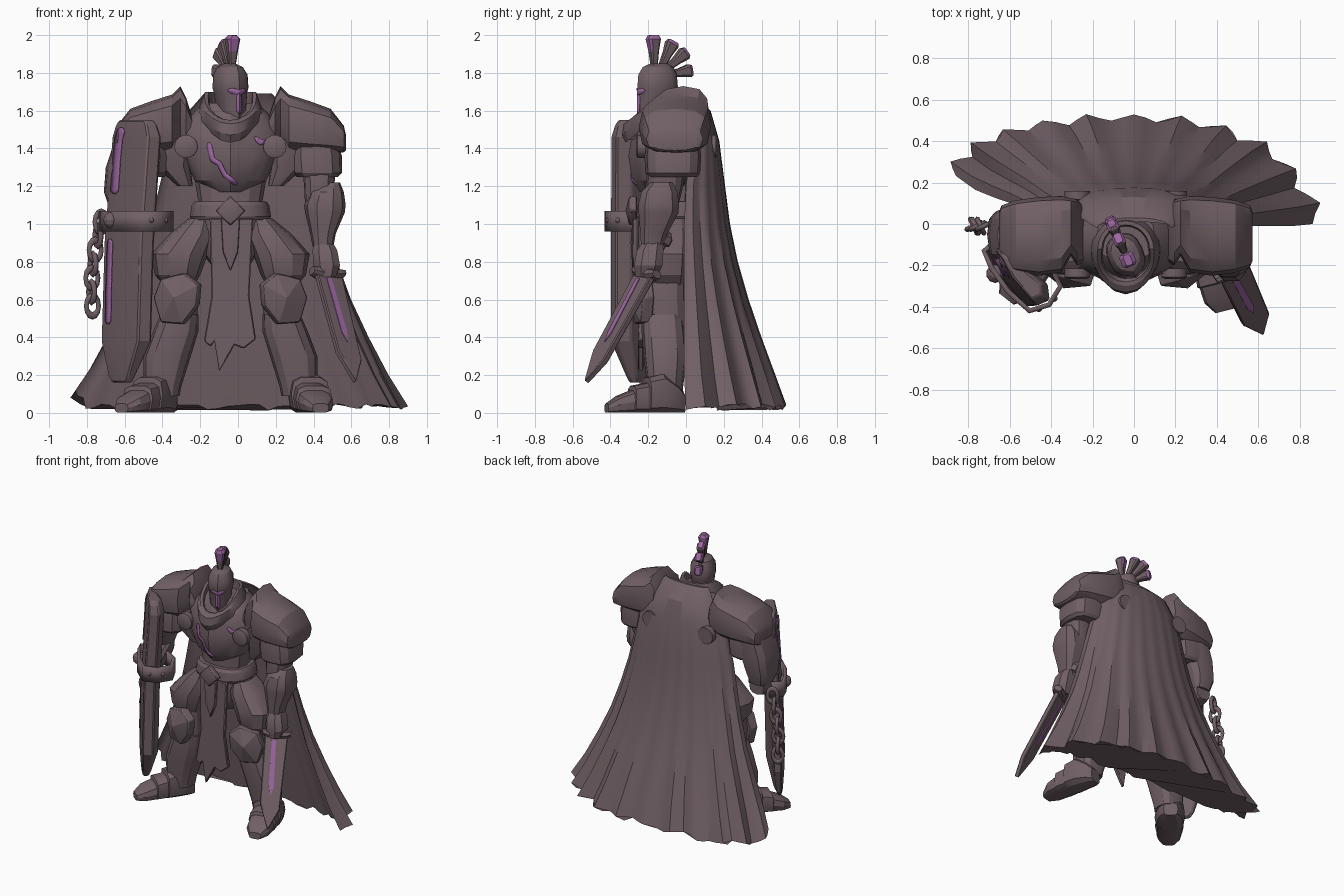
import bpy, bmesh, math, random
from mathutils import Vector, Matrix
from mathutils.bvhtree import BVHTree

if "Cube" in bpy.data.objects:
    bpy.data.objects.remove(bpy.data.objects["Cube"])

random.seed(4)
X0 = -0.04  # symmetry axis of the body


def material(name, col):
    m = bpy.data.materials.new(name)
    m.diffuse_color = (*col, 1)
    m.use_nodes = True
    m.node_tree.nodes["Principled BSDF"].inputs["Base Color"].default_value = m.diffuse_color
    return m


IRON = material("dull iron", (0.162, 0.116, 0.129))
GLOW = material("violet glow", (0.33, 0.135, 0.35))


def mk(name, verts, faces, mat=IRON, angle=28, bevel=0, solid=0):
    me = bpy.data.meshes.new(name)
    bm = bmesh.new()
    vs = [bm.verts.new(v) for v in verts]
    for f in faces:
        bm.faces.new([vs[i] for i in f])
    bmesh.ops.recalc_face_normals(bm, faces=bm.faces)
    bm.to_mesh(me)
    bm.free()
    me.shade_smooth()
    me.set_sharp_from_angle(angle=math.radians(angle))
    me.materials.append(mat)
    ob = bpy.data.objects.new(name, me)
    bpy.context.collection.objects.link(ob)
    if solid:
        s = ob.modifiers.new("thickness", 'SOLIDIFY')
        s.thickness, s.offset = solid, 0
    if bevel:
        b = ob.modifiers.new("bevel", 'BEVEL')
        b.width, b.segments = bevel, 1
    return ob


def skin(rows, cap=True):
    """Verts and faces of a tube through equal closed rows."""
    n = len(rows[0])
    F = [(r * n + k, r * n + (k + 1) % n, (r + 1) * n + (k + 1) % n, (r + 1) * n + k)
         for r in range(len(rows) - 1) for k in range(n)]
    if cap:
        F += [tuple(range(n)), tuple(range((len(rows) - 1) * n, len(rows) * n))]
    return [p for r in rows for p in r], F


def loft(name, rings, n=12, p=0.8, axis='z', M=None, keel=0, **kw):
    """Rings are (x, y, z, radius_a, radius_b) in planes across the axis."""
    rows = []
    for x, y, z, a, b in rings:
        row = []
        for k in range(n):
            t = 2 * math.pi * (k + .5 * (n == 8)) / n
            c, s = math.cos(t), math.sin(t)
            u = a * math.copysign(abs(c) ** p, c)
            v = b * math.copysign(abs(s) ** p, s) - (keel if s < -.99 else 0)
            d = {'z': (u, v, 0), 'x': (0, u, v), 'y': (u, 0, v)}[axis]
            q = Vector((x, y, z)) + Vector(d)
            row.append(M @ q if M else q)
        rows.append(row)
    return mk(name, *skin(rows), **kw)


def pair(name, rings, sides=(1, -1), **kw):
    """Mirrored lofts, given relative to the body axis."""
    for s in sides:
        M = Matrix.Translation((X0, 0, 0)) @ Matrix.Diagonal((s, 1, 1, 1))
        loft(("right_" if s > 0 else "left_") + name, rings, M=M, **kw)


def plate(name, pts, t, M, bulge=0, bevel=0.006, **kw):
    """Outline in local xz, thickness in y, optional raised centre on the front."""
    n = len(pts)
    V = [M @ Vector((x, y, z)) for y in (-t / 2, t / 2) for x, z in pts]
    F = [(k, (k + 1) % n, n + (k + 1) % n, n + k) for k in range(n)] + [tuple(range(n, 2 * n))]
    if bulge:
        cx, cz = (sum(q[i] for q in pts) / n for i in (0, 1))
        V.append(M @ Vector((cx, -t / 2 - bulge, cz)))
        F += [(k, (k + 1) % n, 2 * n) for k in range(n)]
    else:
        F.append(tuple(range(n)))
    return mk(name, V, F, bevel=bevel, **kw)


def decal(name, target, path, width, ray=Vector((0, 1, 0)), off=.005):
    """Thin strip laid on a surface along a path of (x, z) points seen along the ray."""
    me = target.data
    tree = BVHTree.FromPolygons([v.co for v in me.vertices], [tuple(q.vertices) for q in me.polygons])
    side = Vector((ray.y, -ray.x, 0))
    base = Vector((X0, -.15, 0)) if ray.x else Vector((0, 0, 0))
    pts = []
    for a, b in zip(path, path[1:]):
        a, b = Vector(a), Vector(b)
        m = max(2, int((b - a).length / .015))
        pts += [a.lerp(b, i / m) for i in range(m)]
    pts.append(Vector(path[-1]))
    V, F = [], []
    for i, q in enumerate(pts):
        d = (pts[min(i + 1, len(pts) - 1)] - pts[max(i - 1, 0)]).normalized()
        w = width * (.35 if i in (0, len(pts) - 1) else 1) / 2
        for k in (-1, 0, 1):
            o = q + Vector((-d.y, d.x)) * w * k
            start = base + side * o.x + Vector((0, 0, o.y)) - ray * 1.5
            hit = tree.ray_cast(start, ray)[0]
            if hit is None:
                hit = V[-1] + ray * off if V else start + ray * 1.3
            V.append(hit - ray * off)
        if i:
            F += [(3 * i - 3 + k, 3 * i - 2 + k, 3 * i + 1 + k, 3 * i + k) for k in (0, 1)]
    return mk(name, V, F, GLOW, solid=.004)


# Torso
chest = loft("chest", [(X0, -.09, 1.17, .10, .13), (X0, -.09, 1.23, .19, .17), (X0, -.09, 1.36, .25, .19),
             (X0, -.08, 1.48, .27, .18), (X0, -.07, 1.57, .22, .16), (X0, -.06, 1.64, .14, .12)], n=16, keel=.025)
decal("chest_crack", chest, [(-.155, 1.43), (-.135, 1.34), (-.1, 1.32), (-.07, 1.26), (-.005, 1.21)], .026)
decal("small_chest_crack", chest, [(.09, 1.46), (.12, 1.43), (.14, 1.44)], .026)
loft("abdomen", [(X0, -.08, .98, .19, .14), (X0, -.08, 1.12, .17, .13), (X0, -.08, 1.3, .2, .14)])
loft("belt", [(X0, -.08, 1.02, .205, .17), (X0, -.08, 1.04, .215, .18), (X0, -.08, 1.1, .205, .175),
              (X0, -.08, 1.12, .19, .16)], n=16)
loft("pelvis", [(X0, -.07, .78, .1, .1), (X0, -.07, .9, .19, .14), (X0, -.07, 1.04, .2, .15)])
plate("belt_buckle", [(-.08, 0), (0, .08), (.08, 0), (0, -.08)], .04, Matrix.Translation((X0, -.28, 1.07)), .02)
plate("tabard", [(-.15, 1.03), (-.14, .62), (-.18, .38), (-.145, .35), (-.125, .38), (-.1, .22), (-.04, .32),
      (-.02, .36), (.03, .34), (.095, .39), (.06, .62), (.08, 1.03)], .03, Matrix.Translation((0, -.24, 0)))
plate("tabard_flap", [(-.09, 1.03), (-.08, .85), (-.04, .75), (0, .85), (.01, 1.03)], .03,
      Matrix.Translation((0, -.268, 0)), .01)

# Collar, lower and pointed at the front
levels = [(.155, 1.50, -.07, 6), (.175, 1.54, -.07, 6), (.165, 1.62, -.09, 3), (.135, 1.70, -.15, 1.3),
          (.115, 1.70, -.15, 1.3), (.1, 1.54, 0, 2)]
rows = []
for r, z, dip, e in levels:
    row = []
    for k in range(24):
        a = 2 * math.pi * k / 24
        f = max(0, math.cos(a)) ** e
        R = r + .045 * f
        row.append(Vector((X0 + R * math.sin(a), -.12 - R * math.cos(a), z + dip * f)))
    rows.append(row)
mk("collar", *skin(rows))

# Helmet turned a little to the right
YAW = math.radians(24)
H = Matrix.Translation((X0, -.15, 0)) @ Matrix.Rotation(YAW, 4, 'Z')
helm = loft("helmet", [(0, -.02, 1.56, .05, .075), (0, -.01, 1.6, .07, .092), (0, 0, 1.70, .082, .1),
            (0, 0, 1.72, .088, .106), (0, 0, 1.79, .084, .1), (0, .005, 1.83, .062, .08), (0, .01, 1.85, .025, .04)],
            n=16, M=H, keel=.012)
ray = Vector((-math.sin(YAW), math.cos(YAW), 0))
decal("visor_slot", helm, [(-.055, 1.71), (0, 1.695), (.045, 1.71)], .028, ray)
decal("visor_slit", helm, [(0, 1.69), (0, 1.585)], .03, ray)

# Plume of four fanned feathers with glowing outer ends
for i, (y, z, tilt, ln) in enumerate([(-.02, 1.83, -2, .17), (.02, 1.83, 27, .155), (.05, 1.82, 52, .15),
                                      (.06, 1.79, 80, .14)]):
    M = H @ Matrix.Translation((0, y, z)) @ Matrix.Rotation(math.radians(-tilt), 4, 'X')
    k = 1.25 if i == 0 else 1
    f = loft("plume_feather", [(0, 0, -.02, .014, .014), (0, 0, ln * .5, .022 * k, .024), (0, 0, ln * .88, .03 * k, .036),
             (0, 0, ln, .018, .028)], n=8, p=.5, M=M)
    f.data.materials.append(GLOW)
    lat = H.to_3x3() @ Vector((1, 0, 0))
    out = M.to_3x3() @ Vector((0, 0, 1))
    top = M.inverted()
    for q in f.data.polygons:
        front = i == 0 and (top @ q.center).z > ln * .5 and abs(q.normal.dot(lat)) < .8
        if front or q.normal.dot(out) > .4:
            q.material_index = 1

# Shoulder armour
pair("pauldron", [(.2, -.05, 1.5, .13, .06), (.235, -.04, 1.54, .16, .13), (.265, -.015, 1.56, .14, .17),
     (.31, -.05, 1.53, .185, .155), (.42, -.06, 1.51, .19, .14), (.53, -.06, 1.49, .175, .12),
     (.6, -.06, 1.45, .15, .07), (.612, -.06, 1.43, .12, .04)], n=12, p=.7, axis='x')
pair("lower_pauldron", [(.46, -.07, 1.25, .11, .13), (.46, -.07, 1.27, .13, .145), (.455, -.07, 1.36, .135, .15),
     (.45, -.07, 1.43, .12, .14)], p=.7)
for y in (-.245, .13):
    pair("shoulder_disc", [(.235, y - .02, 1.41, .045, .045), (.235, y - .012, 1.41, .062, .062),
         (.235, y + .03, 1.41, .062, .062)], n=14, p=1, axis='y')
pair("armpit", [(.24, -.07, 1.2, .04, .06), (.3, -.07, 1.3, .09, .1), (.3, -.07, 1.45, .1, .12)])

# Right arm
pair("upper_arm", [(.46, -.12, 1.1, .065, .08), (.47, -.115, 1.2, .08, .1), (.47, -.1, 1.32, .09, .1)], sides=(1,))
pair("gauntlet", [(.49, -.18, .88, .055, .06), (.49, -.17, .95, .068, .075), (.5, -.145, 1.06, .105, .11),
     (.5, -.145, 1.1, .11, .112), (.51, -.14, 1.17, .09, .1), (.53, -.13, 1.22, .05, .06)], sides=(1,), n=10)
pair("hand", [(.51, -.21, .72, .05, .06), (.51, -.2, .78, .075, .08), (.5, -.19, .86, .07, .075),
     (.49, -.17, .92, .045, .05)], sides=(1,), n=8)

# Sword held down and forward
d = (Vector((.62, -.53, .16)) - Vector((.47, -.2, .76))).normalized()
w = Vector((1, .75, 0))
w = (w - d * w.dot(d)).normalized()
S = Matrix.Translation((.47, -.2, .76)) @ Matrix((w, (-d).cross(w), -d)).transposed().to_4x4()
plate("sword_blade", [(-.08, -.04), (-.07, -.52), (.0, -.70), (.07, -.56), (.08, -.04)], .035, S)
for y in (-.019, .019):
    plate("blade_glow", [(-.03, -.07), (-.02, -.4), (0, -.46), (.015, -.4), (0, -.07)], .006,
          S @ Matrix.Translation((0, y, 0)), bevel=0, mat=GLOW)
loft("sword_guard", [(-.1, 0, -.02, .03, .02), (-.06, 0, -.03, .04, .03), (.06, 0, -.03, .04, .03),
     (.1, 0, -.02, .03, .02)], n=8, axis='x', M=S)
loft("sword_grip", [(0, 0, -.03, .025, .025), (0, 0, .15, .022, .022), (0, 0, .16, .038, .038),
     (0, 0, .2, .038, .038), (0, 0, .23, .015, .015)], n=8, M=S)

# Left arm behind the shield
loft("left_arm_plate", [(-.61, -.04, 1.08, .07, .08), (-.61, -.05, 1.17, .1, .12), (-.58, -.06, 1.3, .12, .14),
     (-.54, -.06, 1.42, .12, .14)], p=.7)
loft("left_forearm", [(-.61, .02, 1.06, .06, .06), (-.6, -.06, 1.05, .08, .08), (-.55, -.2, 1.02, .06, .06),
     (-.52, -.27, 1.0, .06, .06)], axis='y')

# Tall bent shield, leaning slightly, with its strap
sec = [(-.695, -.12), (-.63, -.25), (-.5, -.4), (-.43, -.37), (-.44, -.29), (-.55, -.2), (-.64, -.1)]
rows = []
for z, k, dx, dy in [(.16, .4, -.05, .02), (.2, .55, -.05, .02), (.38, 1, -.03, 0), (.9, 1, -.015, 0),
                     (1.46, .98, .025, 0), (1.52, .84, .025, 0), (1.55, .7, .025, 0)]:
    rows.append([Vector((-.57 + dx + (x + .57) * k, -.27 + dy + (y + .27) * k, z)) for x, y in sec])
shield = mk("shield", *skin(rows), angle=15, bevel=.008)
decal("upper_shield_glow", shield, [(-.655, 1.16), (-.642, 1.35), (-.632, 1.45), (-.615, 1.51)], .04, off=.014)
decal("lower_shield_glow", shield, [(-.677, .92), (-.684, .7), (-.688, .47)], .028, off=.014)
loop = [(-.725, -.13), (-.69, -.21), (-.61, -.325), (-.505, -.42), (-.41, -.39), (-.355, -.3), (-.41, -.19),
        (-.52, -.12), (-.66, -.07)]
mk("shield_strap", *skin([[Vector((x, y, z)) for x, y in loop] for z in (.96, 1.07)], cap=False), solid=.025)
for i, (x, y, r) in enumerate([(-.67, -.24, .045), (-.46, -.41, .016), (-.385, -.36, .016)]):
    bpy.ops.mesh.primitive_uv_sphere_add(segments=10, ring_count=6, radius=r, location=(x, y, 1.02))
    bpy.context.object.name = "strap_boss" if i == 0 else "strap_rivet"
    bpy.context.object.data.materials.append(IRON)

# Hanging chain
for i in range(7):
    bpy.ops.mesh.primitive_torus_add(major_segments=12, minor_segments=6, major_radius=.036, minor_radius=.014,
        location=(-.725 - .05 * math.sin(i / 6 * 2), -.01, 1.01 - i * .074),
        rotation=(math.pi / 2, 0, math.radians(25 + 90 * (i % 2))))
    ob = bpy.context.object
    ob.name, ob.scale = "chain_link", (1, 1.45, 1)
    ob.data.materials.append(IRON)
    ob.data.shade_smooth()

# Legs
pair("thigh_plate", [(.27, -.1, .66, .07, .1), (.28, -.11, .73, .12, .13), (.27, -.11, .84, .15, .14),
     (.2, -.1, .95, .12, .13), (.16, -.09, 1.03, .06, .1)], n=10)
pair("knee_joint", [(.27, -.1, .45, .09, .1), (.27, -.11, .6, .1, .11), (.27, -.11, .72, .09, .11)])
pair("greave", [(.36, -.11, .09, .09, .09), (.36, -.11, .14, .1, .095), (.335, -.11, .3, .125, .115),
     (.29, -.12, .43, .12, .115), (.27, -.125, .52, .1, .11)], n=12)
for s in (1, -1):
    M = Matrix.Translation((X0 + s * .275, -.235, .61)) @ Matrix.Rotation(s * .3, 4, 'Z') @ Matrix.Diagonal((s, 1, 1, 1))
    plate("knee_guard", [(-.12, .07), (-.04, .13), (.09, .1), (.13, 0), (.09, -.13), (-.03, -.14), (-.11, -.04)],
          .06, M, .05, angle=15)
for name, x, a in (("right_boot", .36, 14), ("left_boot", -.42, -38)):
    M = Matrix.Translation((x, -.11, 0)) @ Matrix.Rotation(math.radians(a), 4, 'Z')
    loft(name, [(0, y, h / 2, r, h / 2) for y, r, h in [(.1, .05, .1), (.06, .08, .15), (-.02, .1, .21),
         (-.1, .105, .19), (-.105, .095, .16), (-.18, .1, .145), (-.185, .09, .12), (-.26, .085, .09),
         (-.32, .045, .05)]], n=10, p=.6, axis='y', M=M)

# Thick pleated cape: rows of (z, half width, centre y, right edge y, left edge y, inner centre y)
prof = [(1.69, .18, .03, -.02, -.02, .0), (1.6, .26, .13, .03, .03, .05), (1.44, .36, .175, .03, .03, .06),
        (1.2, .42, .205, .0, .02, .07), (1.0, .47, .23, -.01, .04, .08), (.8, .53, .27, -.01, .07, .1),
        (.6, .6, .325, -.01, .1, .12), (.4, .69, .39, -.01, .13, .14), (.2, .79, .46, -.01, .17, .16),
        (.03, .89, .515, .0, .24, .18)]
N = 44
lift = [random.uniform(-.02, .02) for k in range(N + 1)]
amp = [random.uniform(.6, 1.2) for k in range(N + 1)]
rows = []
for i, (z, hw, yc, yr, yl, yin) in enumerate(prof):
    v = i / (len(prof) - 1)
    outer, inner = [], []
    for k in range(N + 1):
        u = 2 * k / N - 1
        ye = yr if u > 0 else yl
        g = 1 + .042 * v * amp[k // 4 * 4] * (abs((k + 2) % 4 - 2) - 1)  # pleat ridges
        x = hw * math.sin(u * 1.35) / math.sin(1.35)
        dz = v ** 4 * (lift[k] + .1 * max(0, -u - .8) / .2)
        bow = 1 - abs(u) ** 2.2
        outer.append(Vector((x * g, (ye + (yc - ye) * bow) * g, z + dz)))
        if 0 < k < N:
            inner.append(Vector((x * .97 * (1.5 - g / 2), ye + .01 + (yin - ye) * bow, z + dz)))
    rows.append(outer + inner[::-1])
mk("cape", *skin(rows), angle=32)
